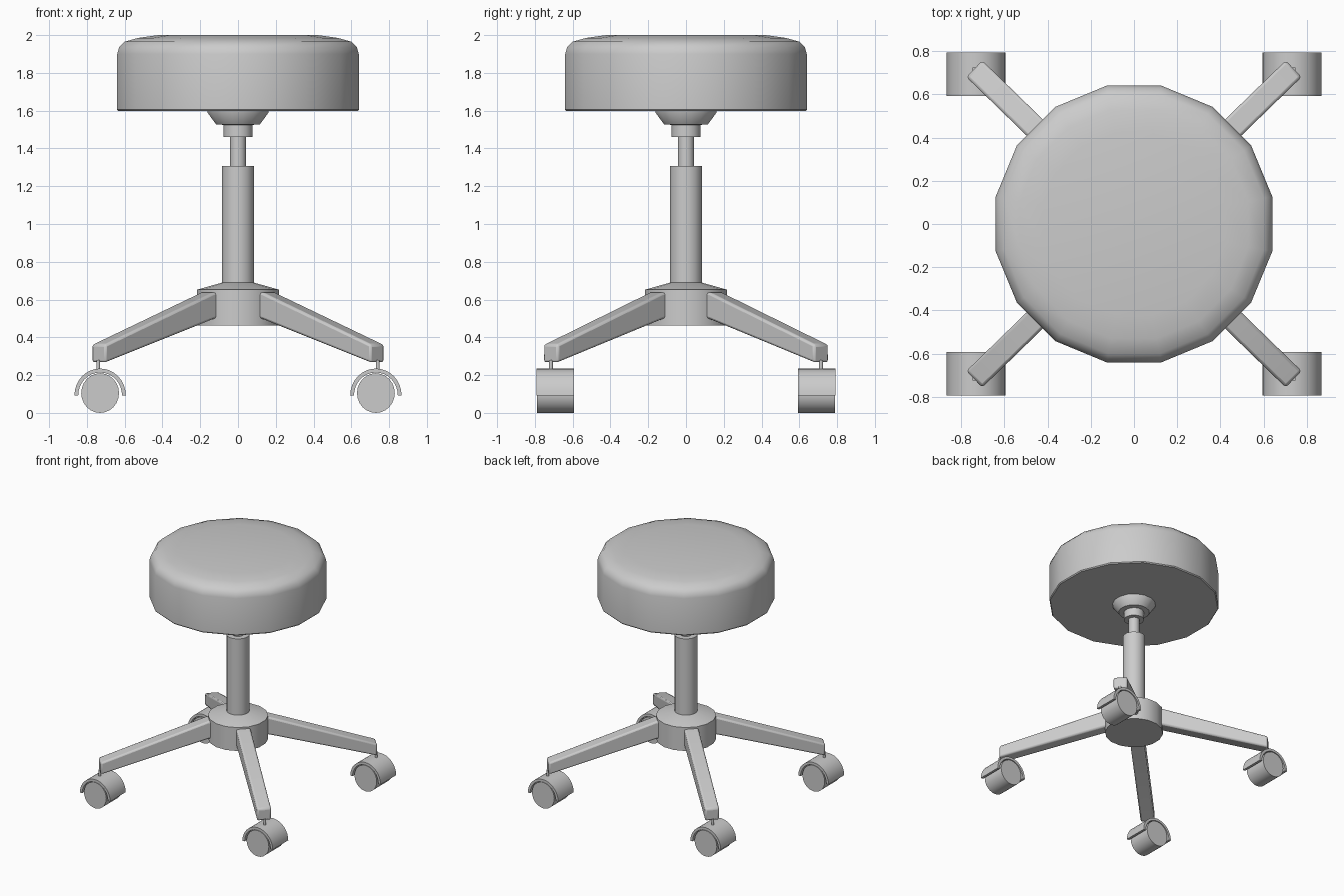
import bpy, bmesh, math
from mathutils import Vector

if "Cube" in bpy.data.objects:
    bpy.data.objects.remove(bpy.data.objects["Cube"])


def finish(name, bm, angle=40, bevel=0):
    bmesh.ops.recalc_face_normals(bm, faces=bm.faces)
    mesh = bpy.data.meshes.new(name)
    bm.to_mesh(mesh)
    bm.free()
    ob = bpy.data.objects.new(name, mesh)
    bpy.context.collection.objects.link(ob)
    bpy.ops.object.select_all(action='DESELECT')
    ob.select_set(True)
    bpy.context.view_layer.objects.active = ob
    if bevel:
        mod = ob.modifiers.new("soft_edges", 'BEVEL')
        mod.width = bevel
        mod.segments = 2
    bpy.ops.object.shade_smooth_by_angle(angle=math.radians(angle))
    return ob


def lathe(name, profile, sides=16, angle=40):
    """Stack rings of (radius, z) and cap both ends."""
    bm = bmesh.new()
    rings = []
    for r, z in profile:
        rings.append([bm.verts.new((r * math.cos(2 * math.pi * (i + .5) / sides),
                                    r * math.sin(2 * math.pi * (i + .5) / sides), z))
                      for i in range(sides)])
    for a, b in zip(rings, rings[1:]):
        for i in range(sides):
            j = (i + 1) % sides
            bm.faces.new((a[i], a[j], b[j], b[i]))
    bm.faces.new(rings[0])
    bm.faces.new(rings[-1])
    return finish(name, bm, angle)


def prism(name, outline, origin, u, v, w, half, angle=40, bevel=0):
    """Extrude a 2D outline (axes u, v) by +-half along w."""
    bm = bmesh.new()
    o, u, v, w = map(Vector, (origin, u, v, w))
    a, b = [[bm.verts.new(o + u * p + v * q + w * s) for p, q in outline]
            for s in (-half, half)]
    n = len(outline)
    for i in range(n):
        j = (i + 1) % n
        bm.faces.new((a[i], a[j], b[j], b[i]))
    bm.faces.new(a)
    bm.faces.new(b)
    return finish(name, bm, angle, bevel)


def arc(r, a0, a1, n):
    return [(r * math.cos(math.radians(a0 + (a1 - a0) * i / n)),
             r * math.sin(math.radians(a0 + (a1 - a0) * i / n))) for i in range(n + 1)]


# Padded seat and its mount
lathe("seat", [(.645, 1.597), (.652, 1.605), (.652, 1.90), (.642, 1.935),
               (.612, 1.965), (.54, 1.985), (.43, 2.0)])
lathe("seat_mount", [(.165, 1.605), (.165, 1.59), (.118, 1.527), (.077, 1.525), (.077, 1.46)])

# Gas lift and central hub
lathe("lift_rod", [(.043, 1.28), (.043, 1.48)])
lathe("column", [(.086, .62), (.086, 1.308)])
lathe("hub", [(.222, .462), (.222, .652), (.085, .69)], angle=30)

# Four legs, each with a caster
leg_side = [(.15, .51), (.23, .495), (1.03, .265), (1.03, .362), (.23, .637), (.15, .64)]
wheel_outline = arc(.1, 0, 360, 24)[:-1]
fender_outline = arc(.136, 0, 180, 16) + arc(.116, 180, 0, 16)
for fb, sy in (("front", -1), ("back", 1)):
    for lr, sx in (("left", -1), ("right", 1)):
        tag = f"{fb}_{lr}"
        d = Vector((sx * .717, sy * .697, 0))
        side = Vector((-d.y, d.x, 0))
        prism(tag + "_leg", leg_side, (0, 0, 0), d, (0, 0, 1), side, .053, bevel=.013)
        pin = [(p * .1, q * .1) for p, q in wheel_outline[::2]]
        prism(tag + "_pin", pin, (sx * .74, sy * .715, .25), (1, 0, 0), (0, 1, 0),
              (0, 0, 1), .03)
        prism(tag + "_wheel", wheel_outline, (sx * .73, sy * .692, .1 + .005),
              (1, 0, 0), (0, 0, 1.05), (0, 1, 0), .098)
        prism(tag + "_fender", fender_outline, (sx * .73, sy * .692, .092),
              (1, 0, 0), (0, 0, 1.05), (0, 1, 0), .1)
